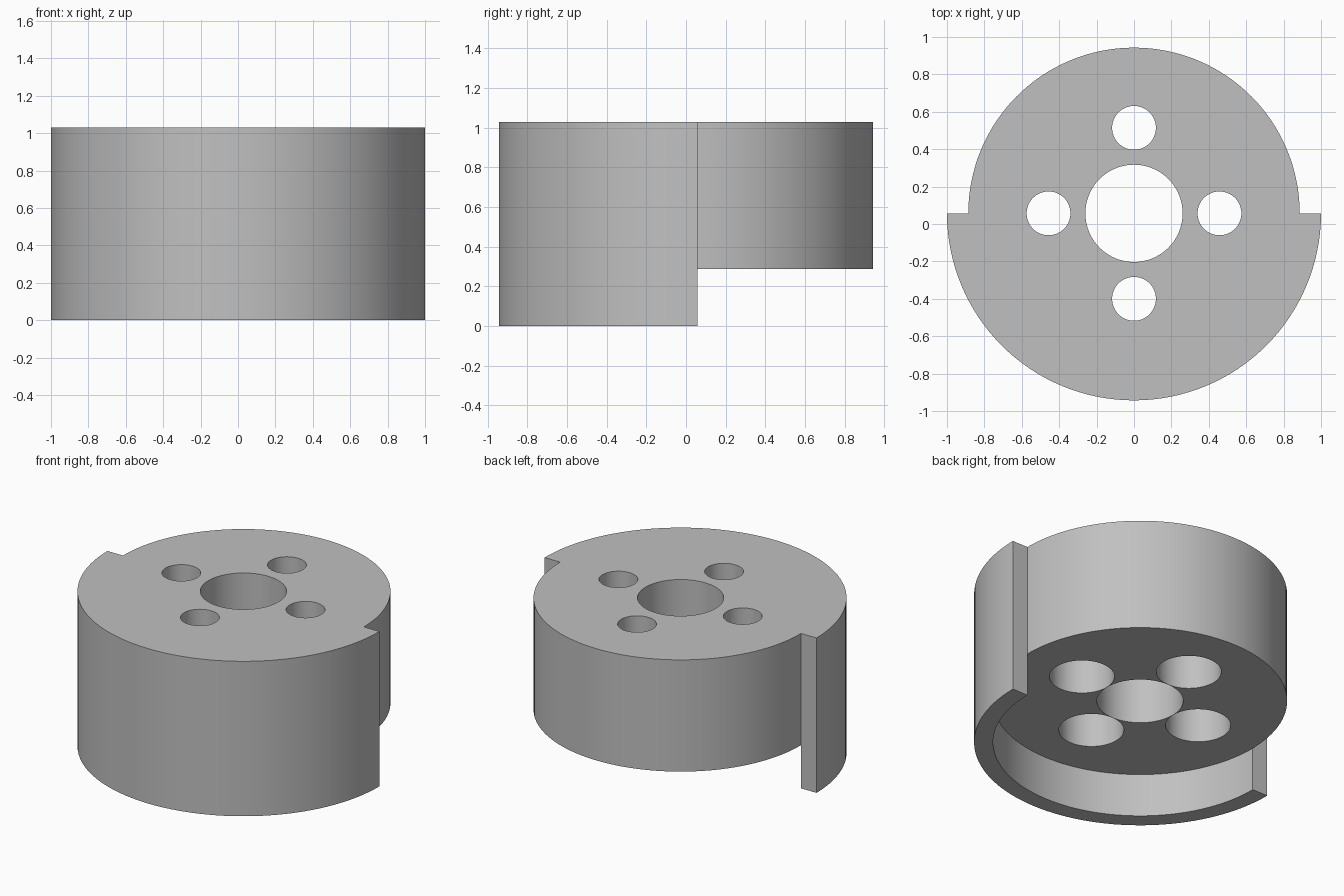
import bpy, bmesh
from math import sin, cos, pi, radians
from mathutils import Vector

cube = bpy.data.objects.get("Cube")
if cube:
    bpy.data.objects.remove(cube, do_unlink=True)

AXIS_Y = 0.057                       # common axis of hub, skirt and holes
OUTER, INNER = 1.0, 0.886
STEP, TOP = 0.287, 1.03
BORE_R, BOLT_R, HEAD_R, BOLT_PITCH = 0.26, 0.117, 0.196, 0.457
HEAD_TOP = 0.72                      # ceiling of the bolt head recesses
HALF = 64                            # segments per half turn

grey = bpy.data.materials.new("plain_grey")
grey.use_nodes = True
colour = (0.53, 0.53, 0.53, 1)
grey.diffuse_color = colour
grey.node_tree.nodes["Principled BSDF"].inputs["Base Color"].default_value = colour


def extrude(bm, faces, dz, keep):
    out = bmesh.ops.extrude_face_region(bm, geom=faces, use_keep_orig=keep)
    verts = [g for g in out["geom"] if isinstance(g, bmesh.types.BMVert)]
    bmesh.ops.translate(bm, verts=verts, vec=Vector((0, 0, dz)))


def cut_hole(target, x, y, radius, z0, z1):
    bpy.ops.mesh.primitive_cylinder_add(vertices=64, radius=radius, depth=z1 - z0,
                                        location=(x, y, (z0 + z1) / 2))
    cutter = bpy.context.object
    cutter.hide_render = True
    cutter.data.materials.append(grey)
    bpy.context.view_layer.objects.active = target
    mod = target.modifiers.new("hole", "BOOLEAN")
    mod.operation, mod.solver, mod.object = "DIFFERENCE", "EXACT", cutter
    bpy.ops.object.modifier_apply(modifier=mod.name)
    bpy.data.objects.remove(cutter, do_unlink=True)


# Hub disc with a thicker half-round band around the front
bm = bmesh.new()


def ring_vert(r, i):
    a = pi + pi * i / HALF
    return bm.verts.new((r * cos(a), AXIS_Y + r * sin(a), STEP))


inner = [ring_vert(INNER, i) for i in range(2 * HALF)]
outer = [ring_vert(OUTER, i) for i in range(HALF + 1)]
disc = bm.faces.new(inner)
band = [bm.faces.new((inner[i], outer[i], outer[i + 1], inner[i + 1])) for i in range(HALF)]
extrude(bm, [disc] + band, TOP - STEP, True)

# Half-round skirt hanging below the hub
extrude(bm, band, -STEP, False)
bmesh.ops.recalc_face_normals(bm, faces=bm.faces)
bmesh.ops.dissolve_limit(bm, angle_limit=radians(0.2), verts=bm.verts, edges=bm.edges)
mesh = bpy.data.meshes.new("hub_with_skirt")
bm.to_mesh(mesh)
bm.free()
mesh.materials.append(grey)
hub = bpy.data.objects.new("hub_with_skirt", mesh)
bpy.context.collection.objects.link(hub)

# Central bore and four bolt holes with recesses underneath
cut_hole(hub, 0, AXIS_Y, BORE_R, -0.2, 1.2)
for k in range(4):
    x = BOLT_PITCH * cos(k * pi / 2)
    y = AXIS_Y + BOLT_PITCH * sin(k * pi / 2)
    cut_hole(hub, x, y, HEAD_R, -0.2, HEAD_TOP)
    cut_hole(hub, x, y, BOLT_R, -0.1, 1.2)

bpy.ops.object.select_all(action="DESELECT")
hub.select_set(True)
bpy.context.view_layer.objects.active = hub
bpy.ops.object.shade_smooth_by_angle(angle=radians(30))
